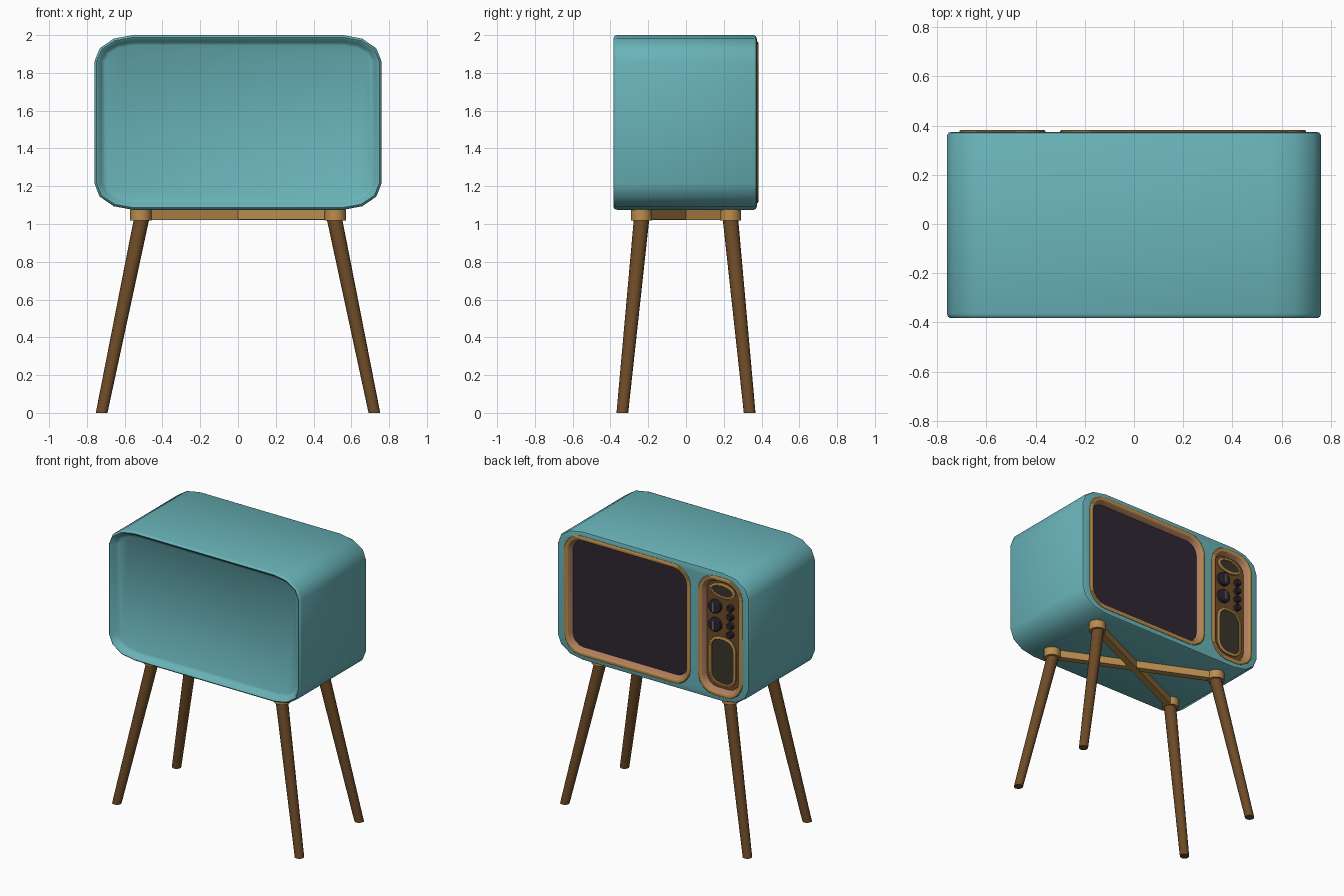
import bpy, bmesh, math
from mathutils import Matrix

if "Cube" in bpy.data.objects:
    bpy.data.objects.remove(bpy.data.objects["Cube"])


def mat(name, r, g, b):
    m = bpy.data.materials.new(name)
    m.diffuse_color = (r, g, b, 1)
    m.use_nodes = True
    m.node_tree.nodes["Principled BSDF"].inputs["Base Color"].default_value = m.diffuse_color
    return m


TEAL = mat("teal enamel", 0.14, 0.45, 0.48)
GOLD = mat("golden wood", 0.50, 0.27, 0.075)
COPPER = mat("rosy wood", 0.42, 0.20, 0.11)
BROWN = mat("walnut", 0.155, 0.07, 0.02)
SCREEN = mat("dark glass", 0.028, 0.021, 0.031)
CLOTH = mat("speaker cloth", 0.042, 0.036, 0.024)
KNOB = mat("knob plastic", 0.022, 0.018, 0.028)
METAL = mat("grey pointer", 0.16, 0.14, 0.15)


def finish(name, bm, mats, angle=40):
    bmesh.ops.recalc_face_normals(bm, faces=bm.faces)
    me = bpy.data.meshes.new(name)
    bm.to_mesh(me)
    bm.free()
    for m in mats:
        me.materials.append(m)
    ob = bpy.data.objects.new(name, me)
    bpy.context.collection.objects.link(ob)
    smooth(ob, angle)
    return ob


def smooth(ob, angle=40):
    bpy.ops.object.select_all(action='DESELECT')
    ob.select_set(True)
    bpy.context.view_layer.objects.active = ob
    bpy.ops.object.shade_smooth_by_angle(angle=math.radians(angle))


def outline(cx, cz, hw, hh, rx, rz, segs):
    """Rounded rectangle in the x-z plane."""
    pts = []
    for k, (sx, sz) in enumerate([(1, 1), (-1, 1), (-1, -1), (1, -1)]):
        for i in range(segs + 1):
            a = math.pi / 2 * (k + i / segs)
            pts.append((cx + sx * (hw - rx) + rx * math.cos(a),
                        cz + sz * (hh - rz) + rz * math.sin(a)))
    return pts


def loft(name, shape, rings, mats, bands=None, segs=4, angle=40):
    """Closed loft along y; rings = (inset, y); bands = material per band, last cap included."""
    cx, cz, hw, hh, rx, rz = shape
    bm = bmesh.new()
    loops = []
    for d, y in rings:
        pts = outline(cx, cz, hw - d, hh - d, max(rx - d, .004), max(rz - d, .004), segs)
        loops.append([bm.verts.new((x, y, z)) for x, z in pts])
    n = len(loops[0])
    bands = bands or [0] * len(rings)
    for j in range(len(loops) - 1):
        a, b = loops[j], loops[j + 1]
        for i in range(n):
            f = bm.faces.new((a[i], a[(i + 1) % n], b[(i + 1) % n], b[i]))
            f.material_index = bands[j]
    bm.faces.new(loops[0]).material_index = bands[0]
    bm.faces.new(loops[-1]).material_index = bands[-1]
    bmesh.ops.remove_doubles(bm, verts=bm.verts, dist=1e-5)
    return finish(name, bm, mats, angle)


# cabinet shell with a recessed plain panel on the -y side
CZ = 1.5375
body = loft("cabinet", (0, CZ, .76, .4625, .205, .14),
            [(.02, .375), (.006, .371), (0, .36), (0, -.365), (.004, -.377), (.012, -.383),
             (.022, -.378), (.038, -.35), (.055, -.34)], [TEAL], segs=3)

# shapes of the two bezels on the +y side
SCR = (.20, CZ, .50, .4275, .13, .13)
PAN = (-.535, CZ, .175, .4275, .13, .13)

# cut pockets for the bezels
for s in (SCR, PAN):
    cutter = loft("pocket_cutter", s, [(.012, .30), (.012, .42)], [TEAL])
    cutter.hide_render = True
    md = body.modifiers.new("pocket", 'BOOLEAN')
    md.operation = 'DIFFERENCE'
    md.solver = 'EXACT'
    md.object = cutter
    bpy.ops.object.select_all(action='DESELECT')
    body.select_set(True)
    bpy.context.view_layer.objects.active = body
    bpy.ops.object.modifier_apply(modifier=md.name)
    bpy.data.objects.remove(cutter)
smooth(body)

# screen and control panel: gold rim, rosy sloped wall, coloured floor
RIM = [(0, .32), (0, .378), (.006, .383), (.024, .383), (.031, .378), (.048, .345)]
loft("screen_with_bezel", SCR, RIM, [GOLD, COPPER, SCREEN], [0, 0, 0, 0, 1, 2])
loft("control_panel", PAN, RIM, [GOLD, COPPER, BROWN], [0, 0, 0, 0, 1, 2])

# oval dial and speaker set into the panel
RING = [(0, .335), (0, .353), (.004, .356), (.016, .356), (.02, .350)]
loft("oval_dial", (-.535, 1.855, .10, .055, .10, .055), RING, [GOLD, CLOTH], [0, 0, 0, 0, 1], segs=6)
loft("speaker", (-.535, 1.35, .105, .175, .085, .085), RING, [GOLD, CLOTH], [0, 0, 0, 0, 1])


# knobs
def knob(name, x, z, r):
    loft(name, (x, z, r, r, r, r), [(0, .335), (0, .368), (r * .2, .374)], [KNOB], segs=5, angle=30)


for i, z in enumerate((1.735, 1.605)):
    knob(f"large_knob_{i + 1}", -.48, z, .048)
    loft(f"knob_pointer_{i + 1}", (-.48, z, .007, .034, .004, .004),
         [(0, .37), (0, .379)], [METAL], segs=1)
for i in range(4):
    knob(f"small_knob_{i + 1}", -.60, 1.75 - i * .063, .024)


# tapered round posts between two horizontal circles
def post(name, p0, r0, p1, r1, m, n=16):
    bm = bmesh.new()
    lo, hi = [[bm.verts.new((p[0] + r * math.cos(2 * math.pi * i / n),
                             p[1] + r * math.sin(2 * math.pi * i / n), p[2])) for i in range(n)]
              for p, r in ((p0, r0), (p1, r1))]
    for i in range(n):
        bm.faces.new((lo[i], lo[(i + 1) % n], hi[(i + 1) % n], hi[i]))
    bm.faces.new(lo)
    bm.faces.new(hi)
    finish(name, bm, [m])


# splayed legs and their sockets
for sx, side in ((-1, "left"), (1, "right")):
    for sy, end in ((-1, "front"), (1, "back")):
        post(f"{end}_{side}_leg", (sx * .722, sy * .337, 0), .031,
             (sx * .508, sy * .234, 1.04), .041, BROWN)
        post(f"{end}_{side}_socket", (sx * .515, sy * .235, 1.018), .056,
             (sx * .515, sy * .235, 1.08), .056, GOLD)

# crossed braces under the cabinet
for s, low in ((1, 1.020), (-1, 1.023)):
    bm = bmesh.new()
    bmesh.ops.create_cube(bm, size=1)
    mtx = (Matrix.Translation((0, 0, (low + 1.078) / 2))
           @ Matrix.Rotation(s * math.atan2(.235, .515), 4, 'Z')
           @ Matrix.Diagonal((1.12, .046, 1.078 - low, 1)))
    bmesh.ops.transform(bm, matrix=mtx, verts=bm.verts)
    finish("cross_brace_a" if s > 0 else "cross_brace_b", bm, [GOLD])
